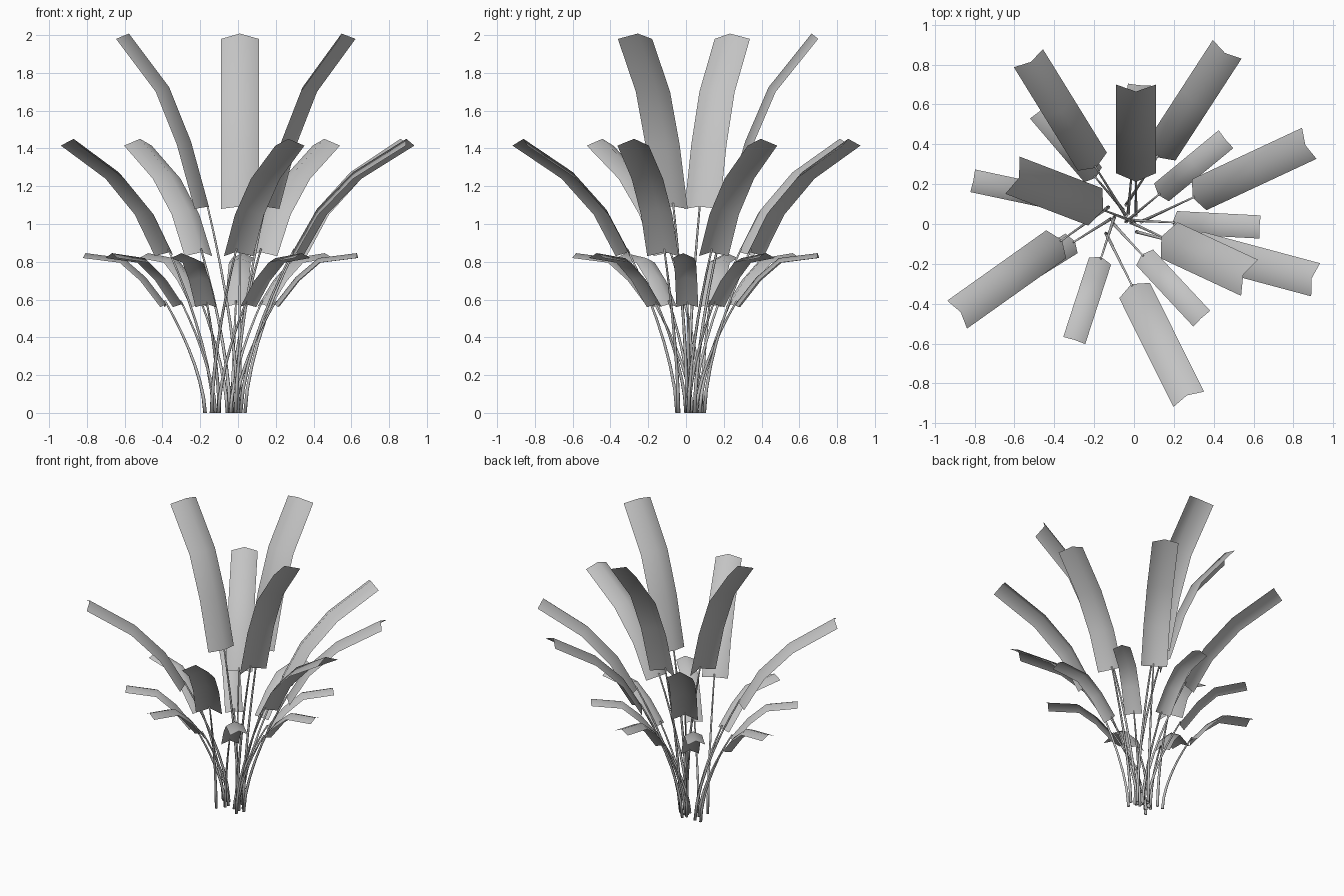
import bpy, bmesh
from math import cos, sin, radians
from mathutils import Vector

cube = bpy.data.objects.get("Cube")
if cube:
    bpy.data.objects.remove(cube, do_unlink=True)

grey = bpy.data.materials.new("plant_grey")
grey.use_nodes = True
grey.diffuse_color = (0.55, 0.55, 0.55, 1)
grey.node_tree.nodes["Principled BSDF"].inputs["Base Color"].default_value = (0.55, 0.55, 0.55, 1)

# Each tier: outline of a blade edge (distance out, height), half width,
# ridge height and the leaves as (tip x, tip y, heading in degrees)
TIERS = {
    "tall": ([(.21, 1.08), (.31, 1.42), (.43, 1.70), (.655, 1.98)], .10, .045,
             [(.01, .70, 90), (.58, -.27, -25), (-.61, .245, 159)]),
    "middle": ([(.32, .83), (.45, 1.05), (.64, 1.24), (.93, 1.415)], .086, .042,
               [(.468, .877, 57), (.88, .405, 25), (.912, -.28, -15),
                (.275, -.88, -63.5), (-.888, -.455, 215.4), (-.53, .832, 121.7)]),
    "low": ([(.23, .56), (.34, .70), (.45, .795), (.65, .82)], .058, .026,
            [(.462, .426, 39.5), (.633, -.015, -3), (.34, -.475, -47),
             (-.30, -.585, 252), (-.67, -.32, 212), (-.81, .217, 168),
             (-.478, .567, 130.5), (.027, .70, 85)]),
}
STEM_SIDES, STEM_STEPS = 6, 7


def finish(name, bm, location, heading):
    mesh = bpy.data.meshes.new(name)
    for f in bm.faces:
        f.smooth = True
    bm.to_mesh(mesh)
    bm.free()
    mesh.materials.append(grey)
    ob = bpy.data.objects.new(name, mesh)
    ob.location = location
    ob.rotation_euler.z = heading
    bpy.context.collection.objects.link(ob)


def ridge_points(edge, height):
    """Push the edge outline along its upper normal to get the midrib."""
    pts = [Vector((s, 0, z)) for s, z in edge]
    out = []
    for i, p in enumerate(pts):
        t = (pts[min(i + 1, len(pts) - 1)] - pts[max(i - 1, 0)]).normalized()
        out.append(p + Vector((-t.z, 0, t.x)) * height)
    return pts, out


def make_blade(edge, half, height):
    bm = bmesh.new()
    sides, ridge = ridge_points(edge, height)
    rows = [[bm.verts.new((p.x, -half, p.z)), bm.verts.new(r), bm.verts.new((p.x, half, p.z))]
            for p, r in zip(sides, ridge)]
    for a, b in zip(rows, rows[1:]):
        for j in range(2):
            bm.faces.new((a[j], b[j], b[j + 1], a[j + 1]))
    return bm


def make_stem(end):
    bm = bmesh.new()
    rings = []
    for i in range(STEM_STEPS + 1):
        t = i / STEM_STEPS
        centre = Vector((end.x * t ** 1.6, 0, end.z * t))
        tangent = Vector((end.x * 1.6 * t ** .6, 0, end.z)).normalized()
        across = Vector((tangent.z, 0, -tangent.x))
        r = .010 - .005 * t
        rings.append([bm.verts.new(centre + across * r * cos(a) + Vector((0, r * sin(a), 0)))
                      for a in (radians(360 * k / STEM_SIDES) for k in range(STEM_SIDES))])
    for a, b in zip(rings, rings[1:]):
        for k in range(STEM_SIDES):
            n = (k + 1) % STEM_SIDES
            bm.faces.new((a[k], a[n], b[n], b[k]))
    bm.faces.new(rings[0][::-1])
    bm.faces.new(rings[-1])
    return bm


# Build every stem and its blade around the root they share
for tier, (edge, half, height, leaves) in TIERS.items():
    stem_end = ridge_points(edge, height * .85)[1][0] + Vector((.005, 0, .02))
    for i, (x, y, deg) in enumerate(leaves, 1):
        a = radians(deg)
        root = (x - edge[-1][0] * cos(a), y - edge[-1][0] * sin(a), 0)
        finish(f"{tier}_leaf_{i}", make_blade(edge, half, height), root, a)
        finish(f"{tier}_stem_{i}", make_stem(stem_end), root, a)
